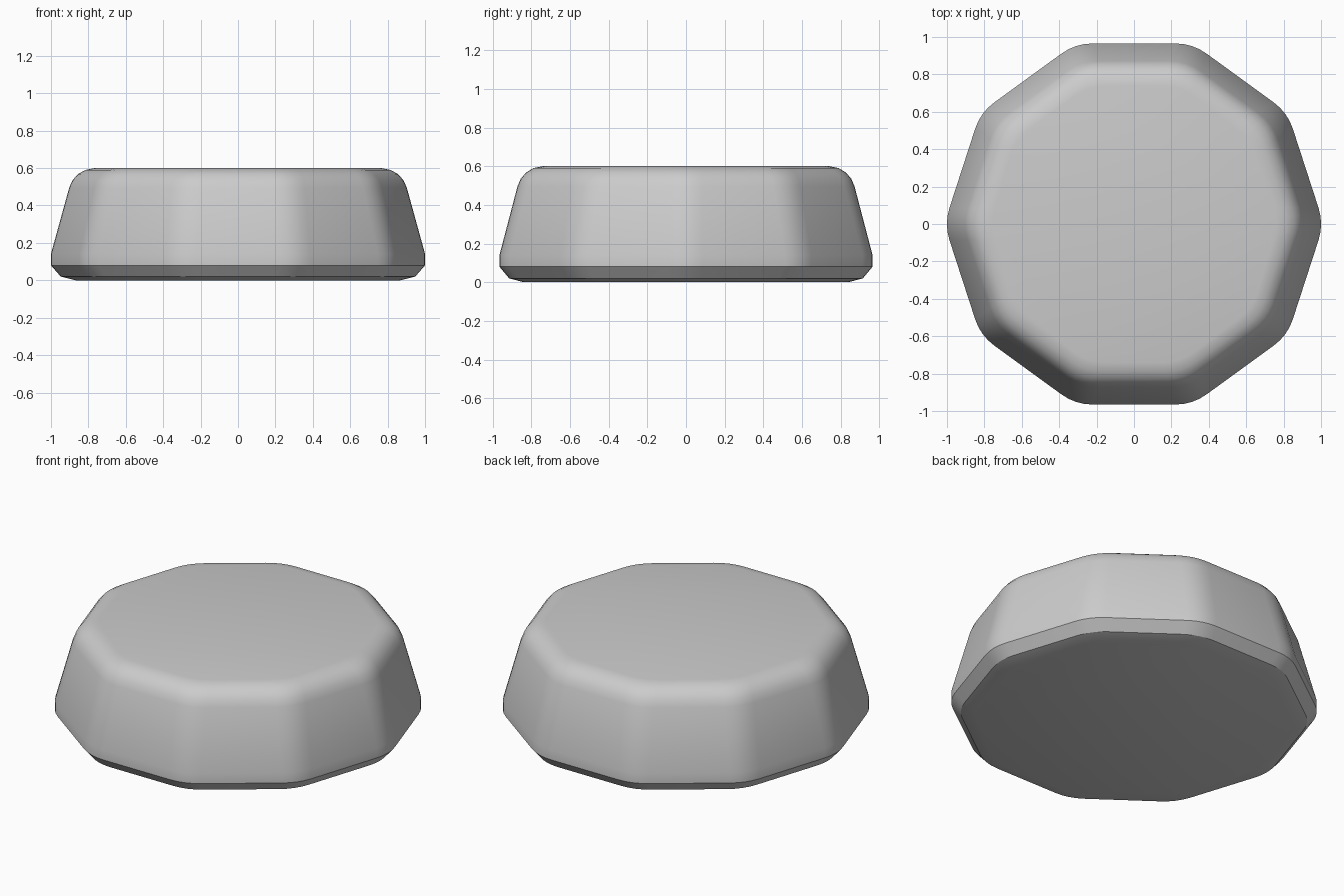
import bpy, bmesh, math

if "Cube" in bpy.data.objects:
    bpy.data.objects.remove(bpy.data.objects["Cube"])

SIDES = 10
STEPS = 4          # segments in each rounded corner
RADIUS = 0.277     # corner rounding radius

# profile: (distance from axis to flat side, height)
PROFILE = [(0.84, 0.0), (0.915, 0.02), (0.965, 0.08), (0.965, 0.14),
           (0.872, 0.495), (0.855, 0.535), (0.828, 0.567),
           (0.79, 0.59), (0.74, 0.6)]


def ring(bm, apothem, z):
    """Decagon with rounded corners, one corner on +x."""
    half = math.pi / SIDES
    centre = (apothem - RADIUS) / math.cos(half)
    verts = []
    for i in range(SIDES):
        a = 2 * half * i
        for s in range(STEPS + 1):
            b = a - half + 2 * half * s / STEPS
            verts.append(bm.verts.new((centre * math.cos(a) + RADIUS * math.cos(b),
                                       centre * math.sin(a) + RADIUS * math.sin(b), z)))
    return verts


# tapered ten-sided body
bm = bmesh.new()
rings = [ring(bm, r, z) for r, z in PROFILE]
n = len(rings[0])
for lo, hi in zip(rings, rings[1:]):
    for i in range(n):
        j = (i + 1) % n
        bm.faces.new((lo[i], lo[j], hi[j], hi[i]))
bm.faces.new(rings[-1])
bm.faces.new(rings[0][::-1])
bmesh.ops.recalc_face_normals(bm, faces=bm.faces[:])

mesh = bpy.data.meshes.new("ten_sided_body")
bm.to_mesh(mesh)
bm.free()
body = bpy.data.objects.new("ten_sided_body", mesh)
bpy.context.collection.objects.link(body)

# smooth shading with sharp lower chamfer edges
bpy.context.view_layer.objects.active = body
body.select_set(True)
bpy.ops.object.shade_smooth_by_angle(angle=math.radians(30))
